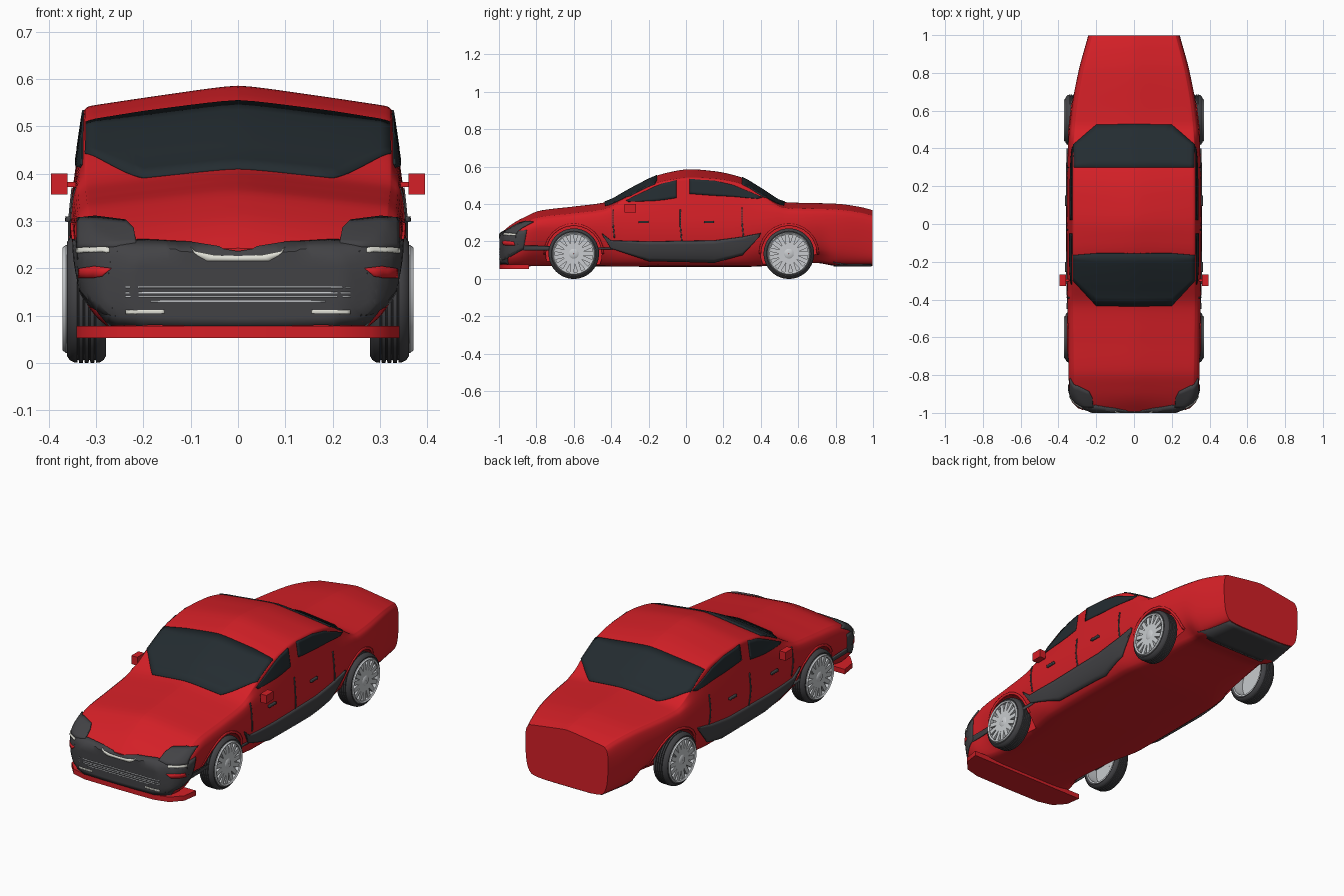
import bpy, bmesh, math
from mathutils import Vector, Matrix
from mathutils.bvhtree import BVHTree

if "Cube" in bpy.data.objects:
    bpy.data.objects.remove(bpy.data.objects["Cube"])


def material(name, rgb):
    m = bpy.data.materials.new(name)
    m.diffuse_color = (*rgb, 1)
    m.use_nodes = True
    m.node_tree.nodes["Principled BSDF"].inputs["Base Color"].default_value = m.diffuse_color
    return m


RED = material("red_paint", (.66, .014, .02))
GLASS = material("dark_glass", (.017, .025, .03))
DARK = material("dark_trim", (.055, .055, .06))
LIGHT = material("lamp", (.75, .75, .68))
SILVER = material("alloy", (.58, .6, .62))


def finish(name, bm, mat, mirror=False, angle=35):
    me = bpy.data.meshes.new(name)
    bm.to_mesh(me)
    bm.free()
    for p in me.polygons:
        p.use_smooth = True
    me.set_sharp_from_angle(angle=math.radians(angle))
    me.materials.append(mat)
    ob = bpy.data.objects.new(name, me)
    bpy.context.collection.objects.link(ob)
    if mirror:
        ob.modifiers.new("mirror", 'MIRROR')
    return ob


def curve(*p):
    """Monotone cubic through (y, value) points."""
    d = [(b[1] - a[1]) / (b[0] - a[0]) for a, b in zip(p, p[1:])]
    m = [d[0]] + [2 * a * b / (a + b) if a * b > 0 else 0 for a, b in zip(d, d[1:])] + [d[-1]]

    def f(x):
        i = max(k for k in range(len(d)) if k == 0 or p[k][0] <= x)
        h = p[i + 1][0] - p[i][0]
        t = (x - p[i][0]) / h
        return ((2*t**3 - 3*t*t + 1) * p[i][1] + (t**3 - 2*t*t + t) * h * m[i]
                + (3*t*t - 2*t**3) * p[i + 1][1] + (t**3 - t*t) * h * m[i + 1])
    return f


# Body curves along the length: top line, half width, edge drop, floor, floor tuck
top = curve((-1, .235), (-.97, .262), (-.92, .3), (-.87, .327), (-.78, .365), (-.6, .387),
            (-.44, .408), (-.3, .48), (-.155, .552), (-.1, .568), (.02, .586), (.15, .576),
            (.29, .545), (.41, .477), (.53, .41), (.8, .402), (.93, .385), (1, .367))
width = curve((-1, .2), (-.97, .29), (-.93, .328), (-.87, .347), (-.6, .353), (0, .359),
              (.4, .353), (.6, .335), (.8, .298), (1, .243))
drop = curve((-1, .01), (-.9, .03), (-.6, .035), (-.3, .035), (0, .045), (.3, .035), (.55, .03), (1, .03))
floor = curve((-1, .06), (-.8, .068), (0, .064), (.3, .064), (.7, .085), (.8, .07), (1, .07))
tuck = curve((-1, 1), (-.9, .95), (-.75, .8), (-.5, .85), (-.3, .95), (.25, .95), (.45, .85),
             (.72, .8), (.8, .92), (1, 1))


def section(y):
    zt, w, d, zb, k = top(y), width(y), drop(y), floor(y), tuck(y)
    we, ze = .905 * w, zt - d
    belt, mid = min(.37, ze - .02), min(.27, .75 * zt)
    h = [(0, zt), (.12 * we, zt - .06 * d), (.5 * we, zt - .45 * d), (.9 * we, zt - .88 * d), (we, ze),
         (we + .15 * (.975 * w - we), ze + .15 * (belt - ze)), (.975 * w, belt), (w, mid),
         (.985 * w * (.6 + .4 * k), .6 * mid), (.93 * w * k, zb + .03), (.8 * w * k, zb), (0, zb)]
    for _ in range(2):
        n = [h[0]]
        for a, b in zip(h, h[1:]):
            n += [tuple(a[c] * (1 - t) + b[c] * t for c in (0, 1)) for t in (.25, .75)]
        h = n + [h[-1]]
    return [(x, y, z) for x, z in h] + [(-x, y, z) for x, z in h[-2:0:-1]]


# Body shell
bm = bmesh.new()
rings = [[bm.verts.new(c) for c in section(-.992 + 1.99 * i / 80)] for i in range(81)]
for a, b in zip(rings, rings[1:]):
    for i in range(len(a)):
        j = (i + 1) % len(a)
        bm.faces.new((a[i], a[j], b[j], b[i]))
bm.faces.new(rings[0])
bm.faces.new(rings[-1])
bmesh.ops.recalc_face_normals(bm, faces=bm.faces)
skin = BVHTree.FromBMesh(bm)
body = finish("body", bm, RED)

# Wheel wells cut out of the body
AXLES = {"front": -.60, "rear": .55}
bm = bmesh.new()
for y in AXLES.values():
    for s in (-1, 1):
        bmesh.ops.create_cone(bm, cap_ends=True, segments=48, radius1=.15, radius2=.15, depth=.25,
                              matrix=Matrix.Translation((s * .38, y, .135)) @ Matrix.Rotation(math.pi / 2, 4, 'Y'))
cutter = finish("well_cutter", bm, RED)
cutter.hide_render = True
mod = body.modifiers.new("wells", 'BOOLEAN')
mod.object = cutter
mod.solver = 'EXACT'
cut = bpy.data.meshes.new_from_object(body.evaluated_get(bpy.context.evaluated_depsgraph_get()))
body.modifiers.clear()
body.data = cut
cut.set_sharp_from_angle(angle=math.radians(35))
bpy.data.objects.remove(cutter)

VIEWS = {"front": (lambda u, v: (u, -3, v), Vector((0, 1, 0))),
         "side": (lambda u, v: (3, u, v), Vector((-1, 0, 0))),
         "top": (lambda u, v: (u, v, 3), Vector((0, 0, -1))),
         "below": (lambda u, v: (u, v, -3), Vector((0, 0, 1)))}


def patch(name, view, A, B, mat, off=.004, mirror=False, sub=6, rows=6):
    """Panel between two outlines, projected onto the body skin."""
    org, ray = VIEWS[view]

    def dense(P):
        return [tuple(a[k] + (b[k] - a[k]) * i / sub for k in (0, 1))
                for a, b in zip(P, P[1:]) for i in range(sub)] + [P[-1]]
    bm = bmesh.new()
    cols = []
    for a, b in zip(dense(A), dense(B)):
        col = []
        for r in range(rows + 1):
            o = Vector(org(*(a[k] + (b[k] - a[k]) * r / rows for k in (0, 1))))
            hit, nor = skin.ray_cast(o, ray)[:2]
            if hit is None:
                hit, nor = skin.find_nearest(o + ray * 2.1)[:2]
            col.append(bm.verts.new(hit + nor * off))
        cols.append(col)
    for a, b in zip(cols, cols[1:]):
        for r in range(rows):
            bm.faces.new((a[r], a[r + 1], b[r + 1], b[r]))
    bm.normal_update()
    if sum(f.normal.dot(ray) for f in bm.faces) > 0:
        bmesh.ops.reverse_faces(bm, faces=bm.faces)
    ob = finish(name, bm, mat)
    s = ob.modifiers.new("thickness", 'SOLIDIFY')
    s.thickness, s.offset = off + .003, -1
    if mirror:
        ob.modifiers.new("mirror", 'MIRROR')


def bar(name, view, u0, u1, v0, v1, mat, off=.006, mirror=False):
    patch(name, view, [(u0, v1), (u1, v1)], [(u0, v0), (u1, v0)], mat, off, mirror, sub=10, rows=3)


def sym(half):
    """Mirror a half outline that ends on the centre line."""
    return [(-x, v) for x, v in half] + [(x, v) for x, v in half[-2::-1]]


# Glass
patch("windshield", "top", sym([(.32, -.165), (.2, -.155), (0, -.155)]),
      sym([(.322, -.3), (.2, -.432), (0, -.436)]), GLASS)
patch("rear_window", "top", sym([(.317, .3), (.2, .3), (0, .3)]),
      sym([(.32, .42), (.2, .525), (0, .53)]), GLASS)
patch("front_side_window", "side", [(-.32, .42), (-.17, .492), (-.12, .512), (-.05, .526)],
      [(-.31, .412), (-.17, .417), (-.12, .422), (-.05, .433)], GLASS, mirror=True)
patch("rear_side_window", "side", [(.02, .533), (.15, .525), (.25, .502), (.41, .435)],
      [(.02, .455), (.15, .445), (.25, .44), (.38, .428)], GLASS, mirror=True)

# Side skirts, door seams and handles
patch("side_skirt", "side", [(-.45, .245), (-.4, .205), (-.2, .2), (.15, .205), (.3, .225), (.4, .245)],
      [(-.44, .225), (-.4, .165), (-.2, .1), (.15, .092), (.3, .13), (.39, .225)], DARK, .01, True)
for i, (y, z0, z1) in enumerate([(-.39, .22, .37), (-.03, .2, .37), (.3, .22, .38)]):
    patch(f"door_seam_{i}", "side", [(y - .004, z1), (y - .004, (z0 + z1) / 2), (y + .004, z0)],
          [(y + .003, z1), (y + .003, (z0 + z1) / 2), (y + .011, z0)], DARK, .003, True, rows=1)
for i, y in enumerate((-.255, .095)):
    bar(f"door_handle_{i}", "side", y, y + .055, .298, .309, DARK, .01, True)

# Front bumper, headlights, grille and lamps
patch("front_bumper", "front", sym([(.335, .25), (.2, .257), (.1, .252), (0, .236)]),
      sym([(.335, .16), (.27, .082), (.1, .078), (0, .078)]), DARK, .006, sub=10, rows=10)
patch("bumper_corner", "side", [(-.975, .235), (-.92, .25), (-.85, .262)],
      [(-.975, .1), (-.92, .13), (-.87, .16)], DARK, .006, True)
patch("headlight", "front", [(.22, .28), (.237, .297), (.3, .305), (.336, .303)],
      [(.215, .25), (.24, .246), (.3, .24), (.336, .24)], DARK, .007, True)
patch("centre_strip", "front", sym([(.1, .238), (.05, .228), (0, .226)]),
      sym([(.085, .226), (.065, .215), (0, .215)]), LIGHT, .009, rows=2)
bar("running_light", "front", .27, .334, .232, .241, LIGHT, .01, True)
bar("fog_light", "front", .155, .235, .104, .112, LIGHT, .009, True)
patch("corner_accent", "front", [(.265, .2), (.3, .204), (.33, .2)],
      [(.285, .183), (.3, .18), (.33, .18)], RED, .009, True, rows=2)
for i, (w, z) in enumerate([(.235, .16), (.235, .148), (.235, .14), (.185, .13)]):
    bar(f"grille_bar_{i}", "front", -w, w, z - .0015, z + .0015, SILVER, .008)

# Rear underside panel
patch("rear_diffuser", "below", [(-.24, .79), (.24, .79)], [(-.2, .992), (.2, .992)], DARK)

# Front lip
bm = bmesh.new()
outline = sym([(.342, -.84), (.33, -.92), (.28, -.975), (.2, -.996), (0, -.998)])
f = bm.faces.new([bm.verts.new((x, y, .052)) for x, y in outline])
ext = bmesh.ops.extrude_face_region(bm, geom=[f])
bmesh.ops.translate(bm, vec=(0, 0, .026), verts=[v for v in ext["geom"] if isinstance(v, bmesh.types.BMVert)])
bmesh.ops.recalc_face_normals(bm, faces=bm.faces)
finish("front_lip", bm, RED)


def box(bm, size, loc, rot=Matrix()):
    bmesh.ops.create_cube(bm, size=1, matrix=rot @ Matrix.Translation(loc) @ Matrix.Diagonal((*size, 1)))


# Door mirrors
bm = bmesh.new()
box(bm, (.035, .06, .044), (.378, -.298, .378))
box(bm, (.035, .015, .01), (.35, -.298, .377))
finish("door_mirror", bm, RED, True)


def lathe(name, profile, y, mat):
    """Closed (radius, x) profile spun about a wheel axle."""
    bm = bmesh.new()
    n = 56
    rs = [[bm.verts.new((x, y + r * math.cos(2 * math.pi * i / n), .135 + r * math.sin(2 * math.pi * i / n)))
           for r, x in profile] for i in range(n)]
    for i in range(n):
        a, b = rs[i], rs[(i + 1) % n]
        for k in range(len(profile)):
            j = (k + 1) % len(profile)
            bm.faces.new((a[k], a[j], b[j], b[k]))
    bmesh.ops.recalc_face_normals(bm, faces=bm.faces)
    finish(name, bm, mat, True)


# Wheels: tyre with grooves, rim, backing disc, spokes, and arch lips
tread = [(.135 - g, x + e) for x in (.302, .314, .326, .338) for g, e in ((0, -.002), (.006, -.001), (.006, .001), (0, .002))]
for end, y in AXLES.items():
    lathe(end + "_tyre", [(.108, .285), (.12, .279), (.129, .284), (.134, .292)] + tread
          + [(.134, .346), (.129, .356), (.12, .362), (.108, .36)], y, DARK)
    lathe(end + "_rim", [(.112, .284), (.114, .364), (.109, .371), (.101, .366), (.103, .284)], y, SILVER)
    lathe(end + "_disc", [(.001, .34), (.104, .34), (.104, .346), (.001, .346)], y, SILVER)
    lathe(end + "_hub", [(.001, .34), (.026, .34), (.026, .362), (.02, .366), (.001, .366)], y, SILVER)
    bm = bmesh.new()
    for i in range(15):
        box(bm, (.016, .085, .022), (.354, .062, 0),
            Matrix.Translation((0, y, .135)) @ Matrix.Rotation(2 * math.pi * i / 15, 4, 'X'))
    finish(end + "_spokes", bm, SILVER, True)
    arcs = [[(y + r * math.cos(math.pi * t / 12), .135 + r * math.sin(math.pi * t / 12)) for t in range(13)]
            for r in (.161, .149)]
    patch(end + "_arch_lip", "side", *arcs, RED, .005, True, sub=3, rows=2)
